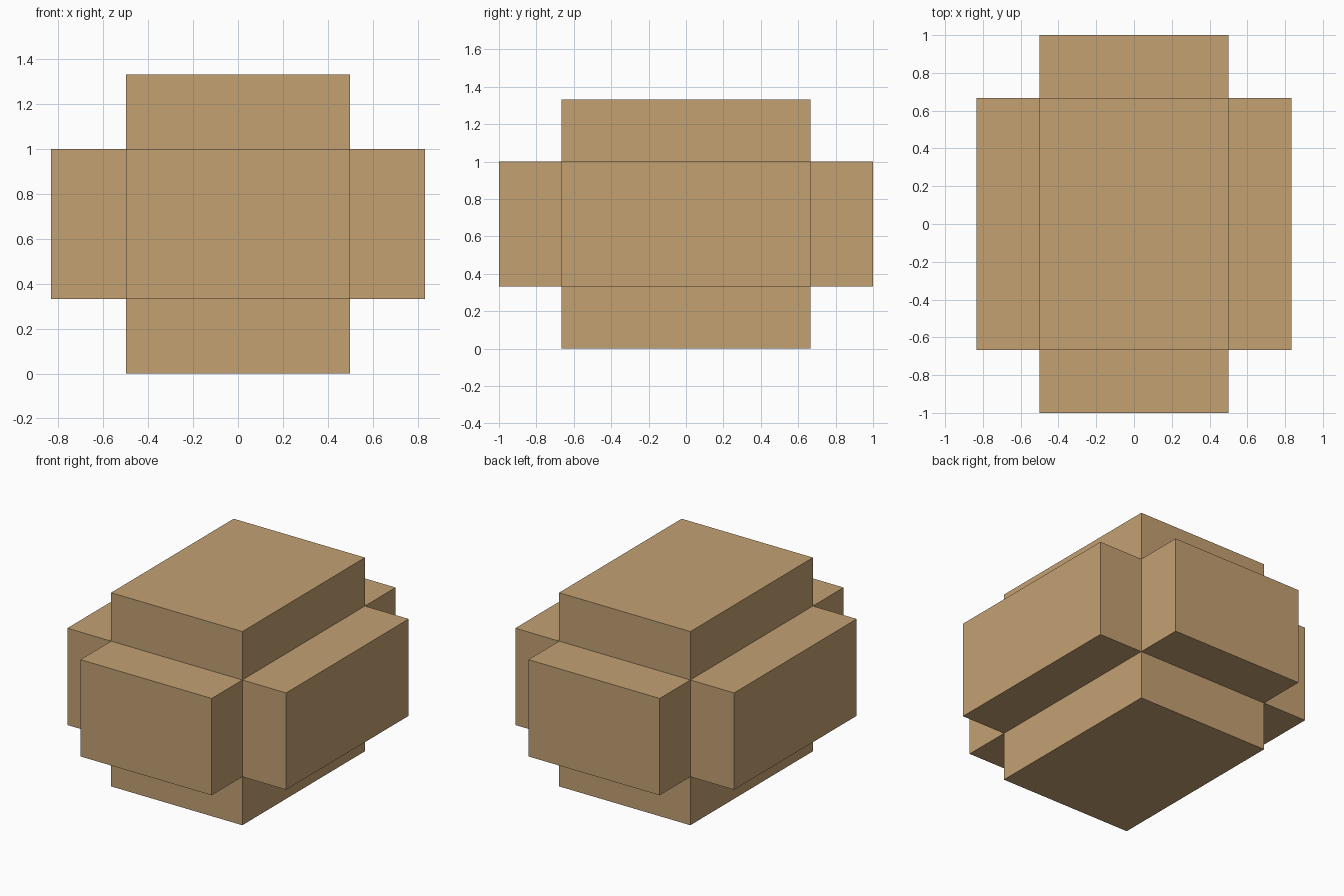
import bpy
import bmesh
from mathutils import Matrix, Vector

if "Cube" in bpy.data.objects:
    bpy.data.objects.remove(bpy.data.objects["Cube"])

ARM = 1 / 3                          # how far each arm sticks out
CORE = Vector((1.0, 4 / 3, 2 / 3))   # size of the hidden central block

tan = bpy.data.materials.new("tan")
tan.diffuse_color = (0.546, 0.356, 0.171, 1.0)
tan.use_nodes = True
tan.node_tree.nodes["Principled BSDF"].inputs["Base Color"].default_value = tan.diffuse_color

# Central block, raised so the lower arm stands on the ground
bm = bmesh.new()
bmesh.ops.create_cube(bm, size=1.0, matrix=Matrix.Translation((0, 0, ARM + CORE.z / 2)) @ Matrix.Diagonal((*CORE, 1)))
bm.normal_update()

# Push one straight arm out of each of the six faces
for face in list(bm.faces):
    normal = face.normal.copy()
    arm = bmesh.ops.extrude_discrete_faces(bm, faces=[face])["faces"][0]
    bmesh.ops.translate(bm, verts=arm.verts, vec=normal * ARM)

bmesh.ops.recalc_face_normals(bm, faces=bm.faces)
mesh = bpy.data.meshes.new("six_arm_block")
bm.to_mesh(mesh)
bm.free()
mesh.materials.append(tan)
block = bpy.data.objects.new("six_arm_block", mesh)
bpy.context.collection.objects.link(block)
